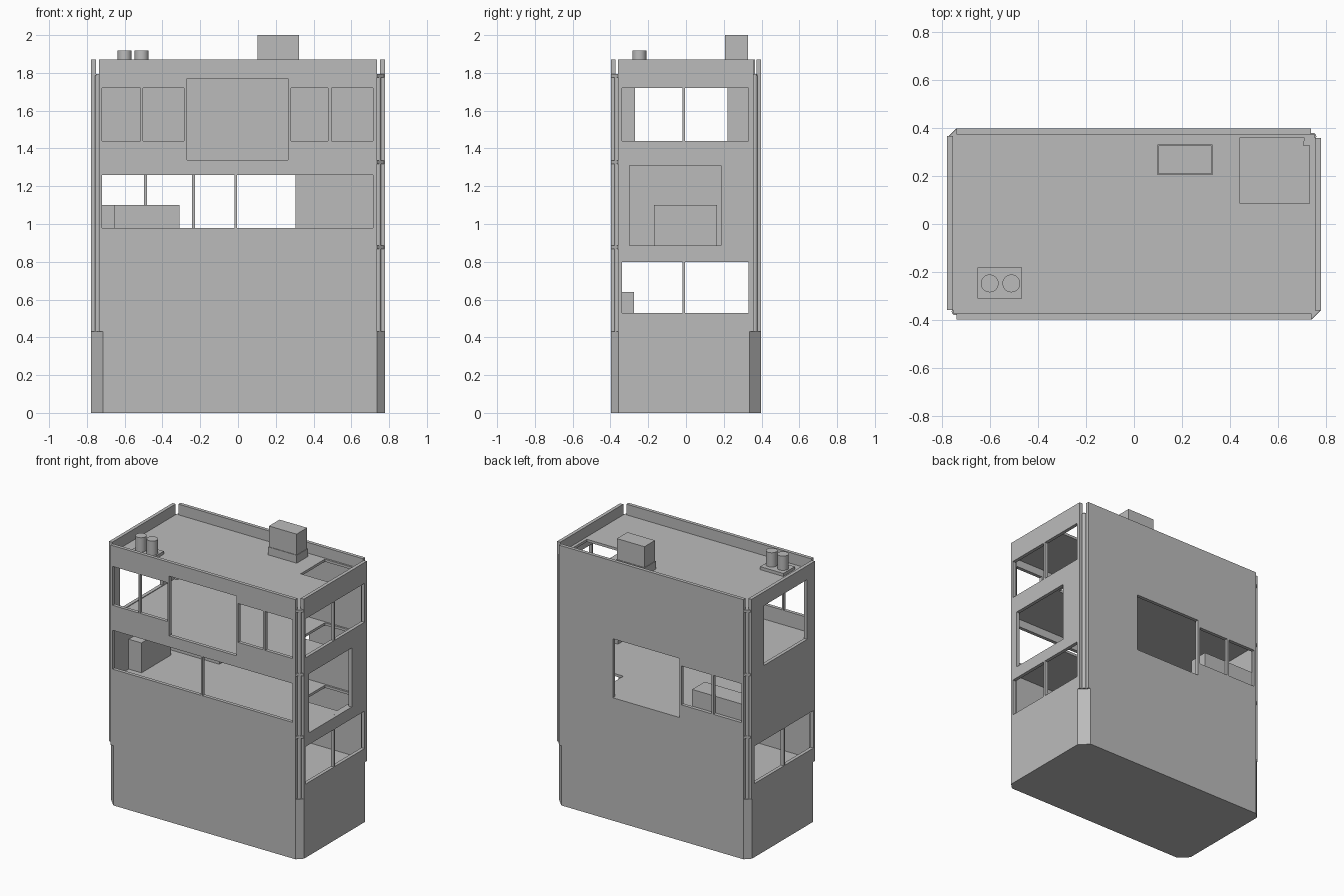
import bpy, bmesh
from mathutils import Vector

if "Cube" in bpy.data.objects:
    bpy.data.objects.remove(bpy.data.objects["Cube"])

grey = bpy.data.materials.new("plain_grey")
grey.use_nodes = True
grey.diffuse_color = (0.5, 0.5, 0.5, 1)
grey.node_tree.nodes["Principled BSDF"].inputs["Base Color"].default_value = (0.5, 0.5, 0.5, 1)

W, D, T = 0.777, 0.398, 0.025        # half width, half depth, wall thickness
BASE, TOP = 0.43, 1.87               # top of solid base, top of parapet
SMALL, BIG = 0.04, 0.063             # corner cuts on alternate corners


def finish(name, bm):
    bmesh.ops.recalc_face_normals(bm, faces=bm.faces)
    mesh = bpy.data.meshes.new(name)
    bm.to_mesh(mesh)
    bm.free()
    mesh.materials.append(grey)
    obj = bpy.data.objects.new(name, mesh)
    bpy.context.collection.objects.link(obj)
    return obj


def box(name, x, y, z):
    bm = bmesh.new()
    bmesh.ops.create_cube(bm, size=1)
    for v in bm.verts:
        v.co = [r[0] if c < 0 else r[1] for c, r in zip(v.co, (x, y, z))]
    return finish(name, bm)


def cylinder(name, x, y, z0, z1, radius, sides):
    bm = bmesh.new()
    bmesh.ops.create_cone(bm, cap_ends=True, segments=sides, radius1=radius,
                          radius2=radius, depth=z1 - z0)
    bmesh.ops.translate(bm, verts=bm.verts, vec=(x, y, (z0 + z1) / 2))
    obj = finish(name, bm)
    for p in obj.data.polygons:
        p.use_smooth = abs(p.normal.z) < 0.5
    return obj


def plan_slab(name, z0, z1, inset=0.0):
    """Rectangular plate with cut corners."""
    w, d = W - inset, D - inset
    outline = []
    for sx, sy, cut in ((-1, -1, BIG), (1, -1, SMALL), (1, 1, BIG), (-1, 1, SMALL)):
        pair = [(sx * w, sy * (d - cut)), (sx * (w - cut), sy * d)]
        outline += pair if sx == sy else pair[::-1]
    bm = bmesh.new()
    face = bm.faces.new([bm.verts.new((x, y, z0)) for x, y in outline])
    top = bmesh.ops.extrude_face_region(bm, geom=[face])["geom"]
    bmesh.ops.translate(bm, vec=(0, 0, z1 - z0),
                        verts=[g for g in top if isinstance(g, bmesh.types.BMVert)])
    return finish(name, bm)


def sheet(name, span_u, span_v, holes, place, thickness):
    """Flat panel with rectangular holes, extruded along a vector."""
    us = sorted({*span_u, *(c for h in holes for c in h[:2])})
    vs = sorted({*span_v, *(c for h in holes for c in h[2:])})
    bm = bmesh.new()
    grid = [[bm.verts.new(place(u, v)) for v in vs] for u in us]
    for i in range(len(us) - 1):
        for j in range(len(vs) - 1):
            u, v = (us[i] + us[i + 1]) / 2, (vs[j] + vs[j + 1]) / 2
            if not any(h[0] < u < h[1] and h[2] < v < h[3] for h in holes):
                bm.faces.new((grid[i][j], grid[i + 1][j], grid[i + 1][j + 1], grid[i][j + 1]))
    bmesh.ops.delete(bm, geom=[v for v in bm.verts if not v.link_faces], context='VERTS')
    moved = bmesh.ops.extrude_face_region(bm, geom=bm.faces[:])["geom"]
    bmesh.ops.translate(bm, vec=Vector(thickness),
                        verts=[g for g in moved if isinstance(g, bmesh.types.BMVert)])
    return finish(name, bm)


# Window bands for each storey
low, mid, high = (0.53, 0.80), (0.98, 1.26), (1.44, 1.72)
mid_big, high_big = (0.885, 1.31), (1.34, 1.77)
side_panes = [(-0.34, -0.018), (-0.004, 0.33)]

front_holes = [(-0.72, -0.018, *mid), (-0.004, 0.715, *mid), (-0.27, 0.265, *high_big)]
front_holes += [(a, b, *high) for a, b in
                ((-0.72, -0.515), (-0.503, -0.285), (0.28, 0.477), (0.495, 0.715))]
back_holes = [(-0.72, -0.497, *mid), (-0.483, -0.243, *mid), (-0.227, 0.305, *mid_big)]
left_holes = [(a, b, *band) for a, b in side_panes for band in (low, high)]
left_holes.append((-0.30, 0.185, *mid_big))
right_holes = [(a, b, *low) for a, b in side_panes] + [(-0.27, 0.22, *high_big)]

# Base and outer walls, which stop short of the corners
plan_slab("base", 0, BASE)
height = (BASE, TOP)
sheet("front_wall", (-0.737, 0.737), height, front_holes,
      lambda u, v: (u, -D, v), (0, T, 0))
sheet("back_wall", (-0.737, 0.735), height, back_holes,
      lambda u, v: (u, D, v), (0, -T, 0))
sheet("left_wall", (-0.36, 0.357), height, left_holes,
      lambda u, v: (W, u, v), (-T, 0, 0))
sheet("right_wall", (-0.357, 0.365), height, right_holes,
      lambda u, v: (-W, u, v), (T, 0, 0))

# Floors and roof with a stairwell opening; corner collars show outside the walls
stairwell = (0.44, 0.73, 0.085, 0.36)
for name, z in (("first_floor", 0.885), ("second_floor", 1.335), ("roof", 1.793)):
    sheet(name, (-W + T, W - T), (-D + T, D - T), [stairwell],
          lambda u, v: (u, v, z), (0, 0, -0.018))
    for sx in (-1, 1):
        for sy in (-1, 1):
            cut = BIG if sx == sy else SMALL
            bm = bmesh.new()
            ring = [(W - cut, D), (W, D - cut), (W - 0.07, D - cut - 0.01), (W - cut - 0.01, D - 0.07)]
            face = bm.faces.new([bm.verts.new((sx * (x - 0.001), sy * (y - 0.001), z))
                                 for x, y in ring])
            ext = bmesh.ops.extrude_face_region(bm, geom=[face])["geom"]
            bmesh.ops.translate(bm, vec=(0, 0, -0.018),
                                verts=[g for g in ext if isinstance(g, bmesh.types.BMVert)])
            finish(name + "_corner_collar", bm)

# Vertical corner pipes
for sx in (-1, 1):
    for sy in (-1, 1):
        cylinder("corner_pipe", sx * 0.743, sy * 0.364, BASE, 1.785, 0.015, 12)

# Interior fittings
box("side_cabinet", (-W + T, -0.65), (-0.17, 0.165), (0.885, 1.10))
box("back_cabinet", (-W + T, -0.31), (0.23, D - T), (0.885, 1.10))
box("front_counter", (-0.30, 0.30), (-D + T, -0.275), (BASE, 0.64))

# Chimney and roof vents
box("chimney_base", (0.098, 0.326), (0.203, 0.331), (1.79, 1.85))
box("chimney", (0.102, 0.322), (0.207, 0.327), (1.85, 2.0))
box("vent_plate", (-0.65, -0.465), (-0.31, -0.18), (1.79, 1.815))
for x in (-0.60, -0.51):
    cylinder("roof_vent", x, -0.247, 1.815, 1.918, 0.037, 32)
